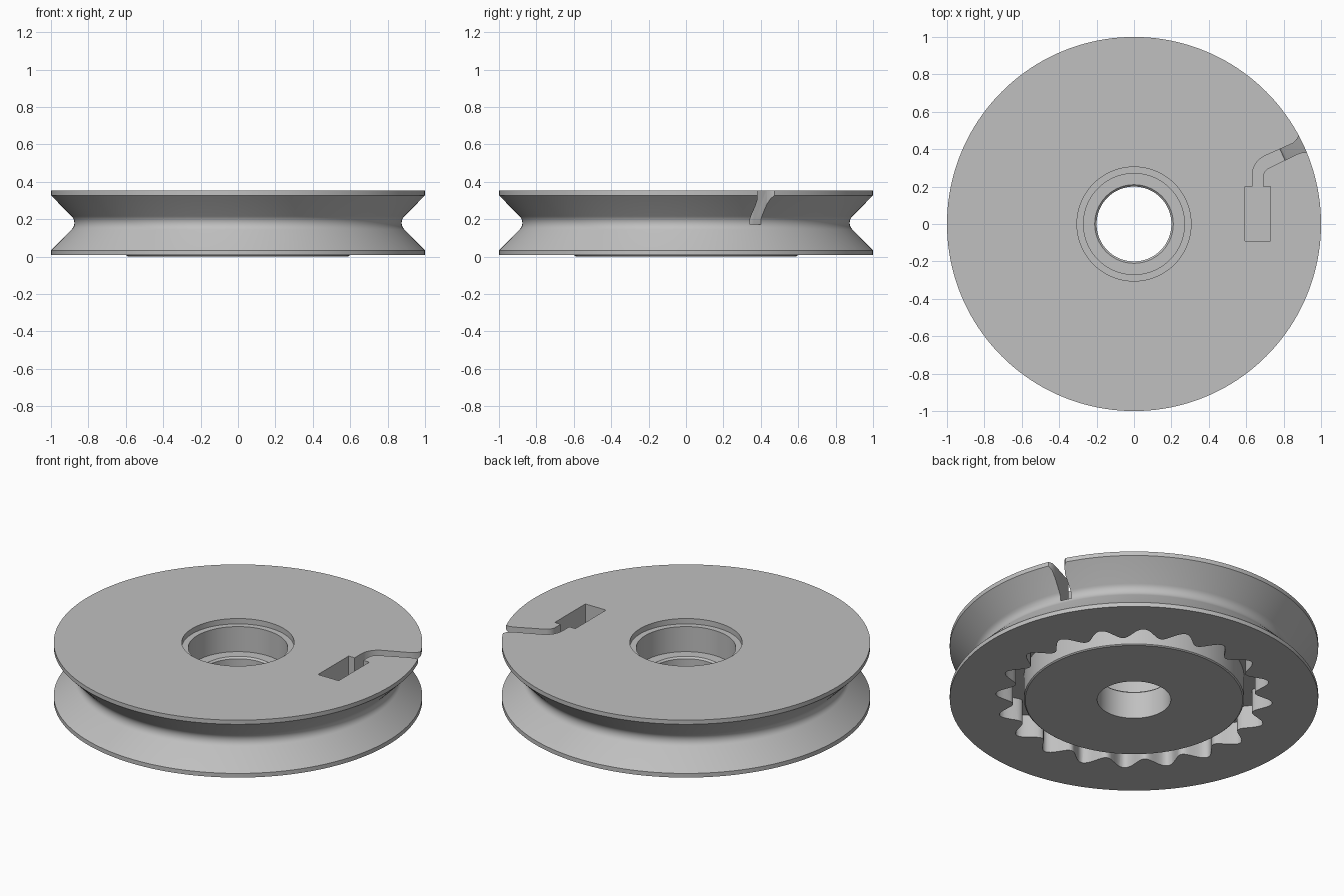
import bpy, bmesh
from math import sin, cos, pi, radians

cube = bpy.data.objects.get("Cube")
if cube:
    bpy.data.objects.remove(cube, do_unlink=True)

grey = bpy.data.materials.new("plain grey")
grey.use_nodes = True
colour = (0.53, 0.53, 0.53, 1)
grey.diffuse_color = colour
grey.node_tree.nodes["Principled BSDF"].inputs["Base Color"].default_value = colour


def finish(name, bm):
    bmesh.ops.recalc_face_normals(bm, faces=bm.faces)
    mesh = bpy.data.meshes.new(name)
    bm.to_mesh(mesh)
    bm.free()
    mesh.materials.append(grey)
    ob = bpy.data.objects.new(name, mesh)
    bpy.context.collection.objects.link(ob)
    return ob


def ring_solid(name, profile, steps):
    """Sweep a closed profile round z; a radius may be a function of angle."""
    bm = bmesh.new()
    loops = []
    for i in range(steps):
        a = 2 * pi * i / steps
        loop = []
        for r, z in profile:
            rad = r(a) if callable(r) else r
            loop.append(bm.verts.new((rad * cos(a), rad * sin(a), z)))
        loops.append(loop)
    n = len(profile)
    for i in range(steps):
        p, q = loops[i], loops[(i + 1) % steps]
        for j in range(n):
            k = (j + 1) % n
            bm.faces.new((p[j], q[j], q[k], p[k]))
    return finish(name, bm)


def prism(name, outline, z0, z1):
    bm = bmesh.new()
    low = [bm.verts.new((x, y, z0)) for x, y in outline]
    high = [bm.verts.new((x, y, z1)) for x, y in outline]
    bm.faces.new(low)
    bm.faces.new(high)
    for i in range(len(low)):
        j = (i + 1) % len(low)
        bm.faces.new((low[i], low[j], high[j], high[i]))
    return finish(name, bm)


def arc(cx, cy, r, start, end, steps=8):
    angles = [radians(start + (end - start) * i / steps) for i in range(steps + 1)]
    return [(cx + r * cos(a), cy + r * sin(a)) for a in angles]


# Wheel: V groove with a rounded bottom, stepped bearing seat and raised hub
TOP, BASE, MID = 0.352, 0.008, 0.18
groove = arc(0.925, MID, 0.05, 225, 135)
profile = [(0.2, 0), (0.59, 0), (0.6, BASE), (1, BASE), (1, 0.033)]
profile += groove
profile += [(1, 0.327), (1, TOP), (0.305, TOP), (0.305, 0.32), (0.27, 0.32),
            (0.27, 0.17), (0.21, 0.17), (0.2, 0.16)]
wheel = ring_solid("pulley_wheel", profile, 160)

# Scalloped ring channel in the underside
def lobes(a):
    return 0.705 + 0.047 * cos(20 * a)

channel = ring_solid("scalloped_channel_cutter",
                     [(0.597, -0.1), (lobes, -0.1), (lobes, 0.145), (0.597, 0.145)], 320)

# Cord anchor: knot pocket, bent slot and flared mouth through the rim
outline = [(0.633, 0.2), (0.593, 0.2), (0.593, -0.09), (0.73, -0.09), (0.73, 0.2), (0.69, 0.2)]
outline += arc(0.745, 0.25, 0.055, 180, 116)
outline += [(0.87, 0.372), (0.9, 0.383), (0.925, 0.381), (0.95, 0.37), (1.1, 0.37),
            (1.1, 0.6), (0.89, 0.6), (0.882, 0.475), (0.872, 0.452), (0.85, 0.432)]
outline += arc(0.745, 0.262, 0.112, 116, 180)
slot = prism("cord_slot_cutter", outline, 0.17, 0.5)

# Cut the channel and slot, then discard the cutters
bpy.ops.object.select_all(action='DESELECT')
bpy.context.view_layer.objects.active = wheel
wheel.select_set(True)
for cutter in (channel, slot):
    cutter.hide_render = True
    mod = wheel.modifiers.new(cutter.name, 'BOOLEAN')
    mod.operation = 'DIFFERENCE'
    mod.solver = 'EXACT'
    mod.object = cutter
    bpy.ops.object.modifier_apply(modifier=mod.name)
    bpy.data.objects.remove(cutter, do_unlink=True)

bpy.ops.object.shade_smooth_by_angle(angle=radians(30))
